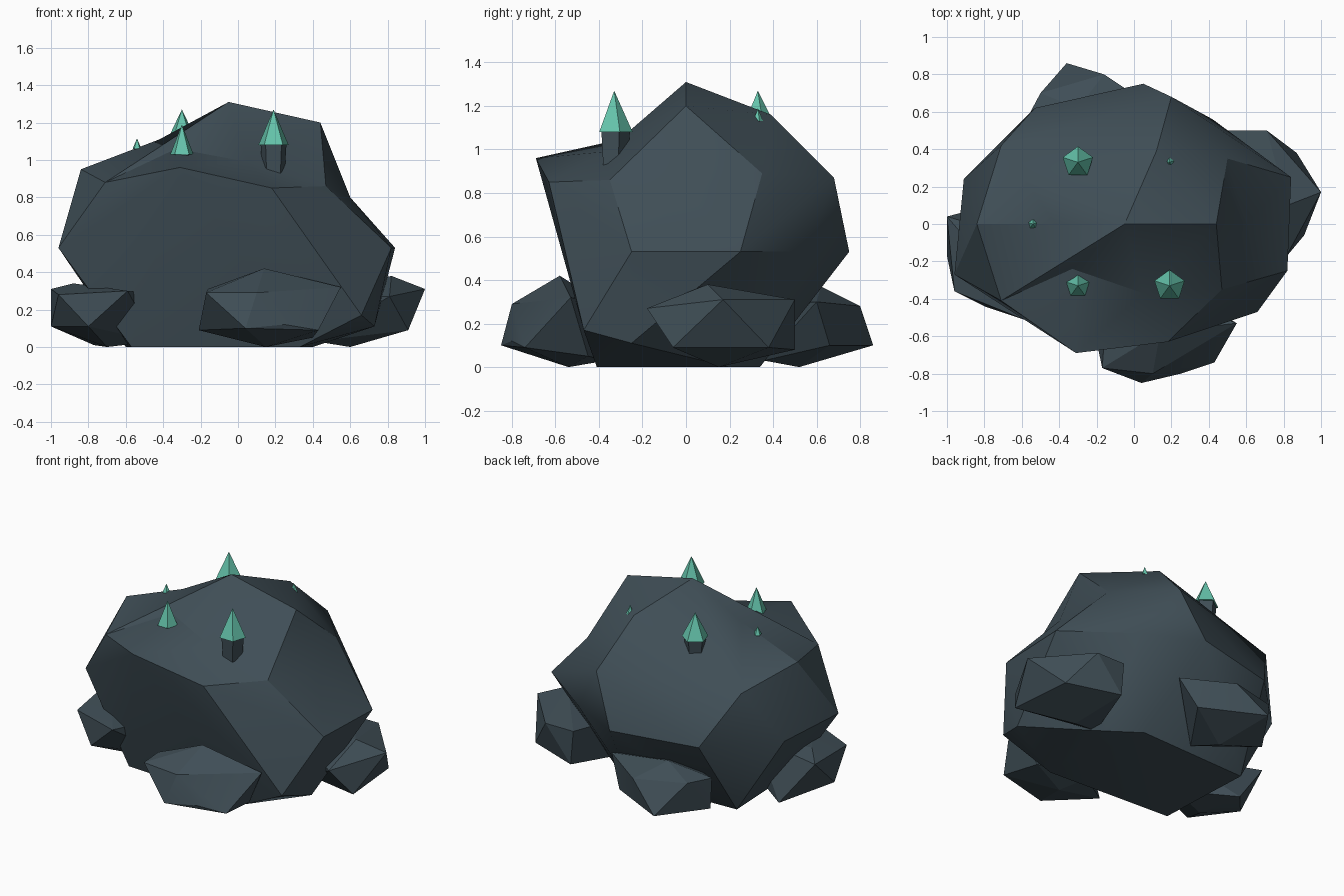
import bpy, bmesh, math
from mathutils import Vector

if "Cube" in bpy.data.objects:
    bpy.data.objects.remove(bpy.data.objects["Cube"], do_unlink=True)


def make_material(name, colour):
    mat = bpy.data.materials.new(name)
    mat.use_nodes = True
    mat.diffuse_color = colour
    mat.node_tree.nodes["Principled BSDF"].inputs["Base Color"].default_value = colour
    return mat


STONE = make_material("dark slate", (.05, .076, .093, 1))
CRYSTAL = make_material("mint crystal", (.13, .55, .41, 1))


def finish(bm, name, materials, angle=0):
    """Turn a bmesh into a linked object, smooth below the given angle."""
    bmesh.ops.recalc_face_normals(bm, faces=bm.faces)
    mesh = bpy.data.meshes.new(name)
    bm.to_mesh(mesh)
    bm.free()
    for mat in materials:
        mesh.materials.append(mat)
    obj = bpy.data.objects.new(name, mesh)
    bpy.context.collection.objects.link(obj)
    if angle:
        bpy.ops.object.select_all(action='DESELECT')
        obj.select_set(True)
        bpy.context.view_layer.objects.active = obj
        bpy.ops.object.shade_smooth_by_angle(angle=math.radians(angle))


def hull(points):
    """Chiselled convex stone spanning a few corner points."""
    bm = bmesh.new()
    for p in points:
        bm.verts.new(p)
    bmesh.ops.convex_hull(bm, input=bm.verts)
    loose = [v for v in bm.verts if not v.link_faces]
    bmesh.ops.delete(bm, geom=loose, context='VERTS')
    return bm


def nearest(bm, point):
    return min(bm.verts, key=lambda v: (v.co - Vector(point)).length)


def sink(bm, rim, centre):
    """Join the faces inside a rim into one fan around a new centre."""
    corners = {nearest(bm, p) for p in rim}
    faces = [f for f in bm.faces if set(f.verts) <= corners]
    region = bmesh.ops.dissolve_faces(bm, faces=faces)["region"]
    for v in bmesh.ops.poke(bm, faces=region)["verts"]:
        v.co = centre


def bend_edge(bm, start, end, point):
    """Split the edge between two corners and move its middle to point."""
    a, b = nearest(bm, start), nearest(bm, end)
    edge = bm.edges.get((a, b))
    if edge:
        ends = [v for f in edge.link_faces for v in f.verts if v not in (a, b)]
        _, mid = bmesh.utils.edge_split(edge, a, .5)
        mid.co = point
        for v in ends:
            bmesh.ops.connect_vert_pair(bm, verts=[mid, v])


# Main boulder corners
peak, ledge, west = (-.05, 0, 1.31), (-.31, -.69, .96), (-.84, 0, .95)
crest, shoulder, brow = (.44, 0, 1.2), (.47, -.35, .86), (.18, -.63, .85)
back_shoulder, hip, back_hip = (.5, .35, .89), (.82, -.25, .53), (.84, .25, .53)
top = [peak, crest, shoulder, brow, ledge, west, (-.71, -.41, .88),
       (.12, .39, 1.16), back_shoulder, (.2, .68, .87), (-.71, .42, .86)]
waist = [hip, back_hip, (.42, .56, .53), (.05, .75, .53),
         (-.53, .62, .52), (-.91, .24, .52), (-.96, -.27, .53)]
foot = [(.66, -.47, .17), (.73, -.25, .11), (.33, -.41, 0), (.4, .2, 0),
        (.2, .34, 0), (-.6, .31, 0), (-.57, -.36, 0)]
boulder = hull(top + waist + foot)

# Hollow the front top and the left side, then pull the ridges into shape
sink(boulder, [peak, crest, shoulder, brow, ledge], (.05, -.37, .99))
sink(boulder, [crest, back_shoulder, back_hip, hip, shoulder], (.6, 0, .8))
bend_edge(boulder, peak, ledge, (-.33, -.24, 1.06))
bend_edge(boulder, west, peak, (-.42, 0, 1.11))
finish(boulder, "main_boulder", [STONE], 30)

# Loose stones round the base, each reaching into the boulder
stones = {
    "front_stone": [(-.21, -.58, .09), (-.17, -.77, .29), (.14, -.58, .42),
                    (.55, -.53, .32), (.1, -.8, .29), (.04, -.85, .1),
                    (.25, -.8, .12), (.43, -.74, .09), (.15, -.54, 0),
                    (-.16, -.63, .31), (.4, -.45, .05)],
    "left_stone": [(1, .17, .31), (.91, -.06, .09), (.81, -.18, .27),
                   (.82, .1, .38), (.71, .5, .31), (.5, .5, .31),
                   (.87, .38, .09), (.52, .5, .08), (.6, .15, 0)],
    "right_stone": [(-1, .04, .31), (-1, -.17, .11), (-.96, -.36, .28),
                    (-.88, -.1, .34), (-.59, -.51, .3), (-.8, -.44, .11),
                    (-.55, -.4, .25), (-.7, -.2, 0), (-.77, .1, .01)],
    "back_stone": [(-.36, .86, .1), (-.16, .8, .28), (-.5, .7, .3),
                   (-.3, .62, .37), (.04, .66, .1), (.14, .6, .3),
                   (-.57, .55, .09), (-.58, .55, .3), (-.25, .52, 0)],
}
for name, points in stones.items():
    inner = sum((Vector(p) for p in points), Vector()) / len(points) * .55
    roots = [(inner.x, inner.y, z) for z in (.03, .28)]
    finish(hull(points + roots), name, [STONE], 15)


def ring(bm, centre, radius, z):
    x, y = centre
    return [bm.verts.new((x + radius * math.sin(math.tau * i / 5),
                          y + radius * math.cos(math.tau * i / 5), z))
            for i in range(5)]


def crystal(name, centre, radius, tip, brim, root):
    """Five-sided green point on a narrower dark stem."""
    bm = bmesh.new()
    apex = bm.verts.new((*centre, tip))
    edge = ring(bm, centre, radius, brim)
    neck = ring(bm, centre, radius * .85, brim)
    base = ring(bm, centre, radius * .7, root)
    for i in range(5):
        j = (i + 1) % 5
        bm.faces.new((apex, edge[i], edge[j]))
        bm.faces.new((edge[i], neck[i], neck[j], edge[j]))
        stem = bm.faces.new((neck[i], base[i], base[j], neck[j]))
        stem.material_index = 1
    bm.faces.new(base).material_index = 1
    finish(bm, name, [CRYSTAL, STONE])


# Crystals growing from the top
crystal("large_crystal", (.19, -.33), .085, 1.27, 1.08, .88)
crystal("front_crystal", (-.3, -.33), .065, 1.19, 1.03, .94)
crystal("back_crystal", (-.3, .33), .085, 1.27, 1.1, .98)
crystal("small_side_crystal", (-.54, 0), .025, 1.115, 1.06, 1)
crystal("small_back_crystal", (.19, .33), .025, 1.19, 1.13, 1.08)
